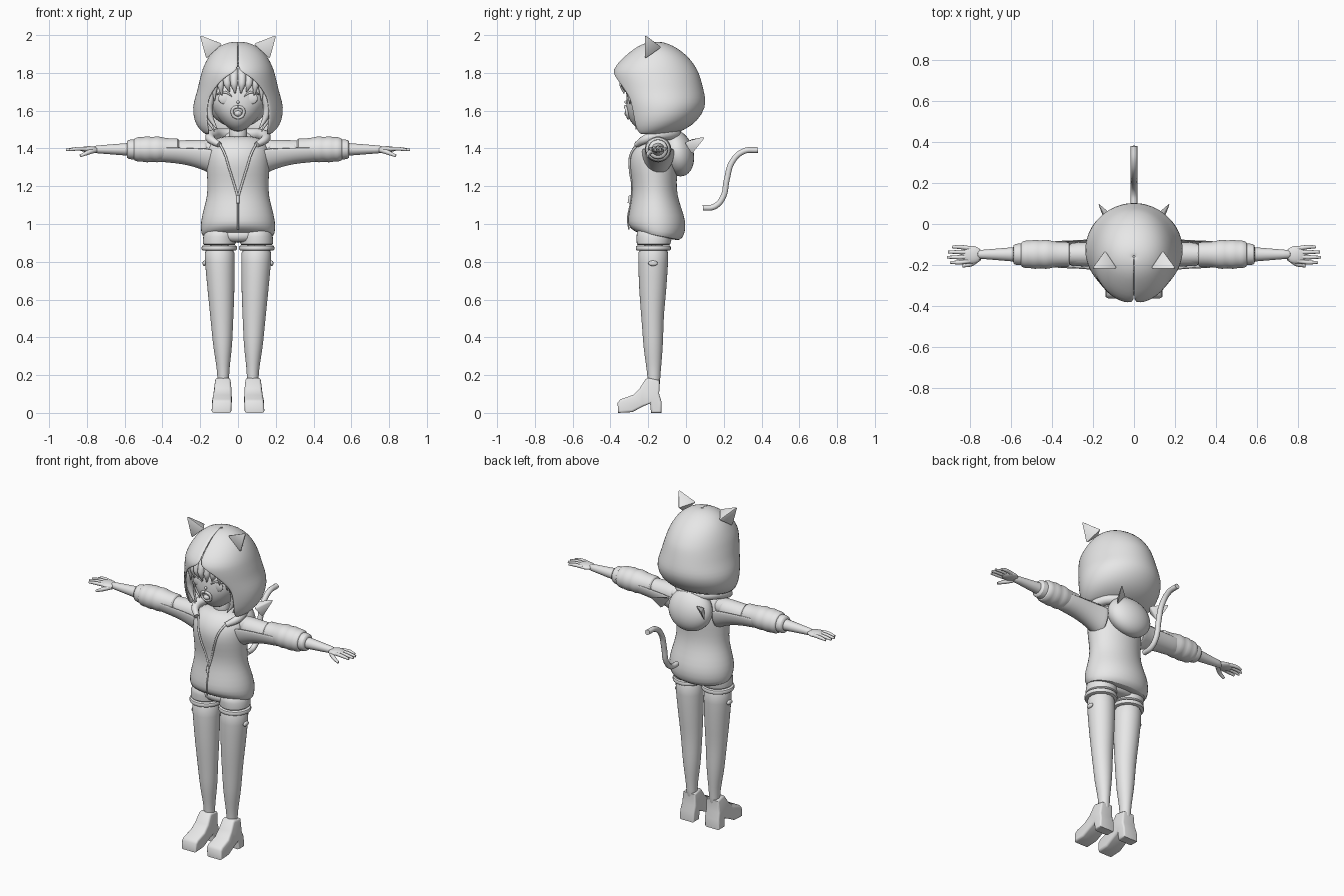
import bpy, bmesh, math
from mathutils import Vector

cube = bpy.data.objects.get("Cube")
if cube:
    bpy.data.objects.remove(cube, do_unlink=True)

grey = bpy.data.materials.new("light grey")
grey.use_nodes = True
grey.diffuse_color = (0.8, 0.8, 0.8, 1)
grey.node_tree.nodes["Principled BSDF"].inputs["Base Color"].default_value = (0.8, 0.8, 0.8, 1)


def finish(name, bm, mirror=False, subsurf=1, shell=0, sharp=45):
    """Turn a bmesh into a shaded object with its modifiers."""
    bmesh.ops.recalc_face_normals(bm, faces=bm.faces)
    mesh = bpy.data.meshes.new(name)
    bm.to_mesh(mesh)
    bm.free()
    ob = bpy.data.objects.new(name, mesh)
    bpy.context.collection.objects.link(ob)
    mesh.materials.append(grey)
    bpy.context.view_layer.objects.active = ob
    bpy.ops.object.select_all(action='DESELECT')
    ob.select_set(True)
    bpy.ops.object.shade_smooth_by_angle(angle=math.radians(sharp))
    if shell:
        mod = ob.modifiers.new("Shell", 'SOLIDIFY')
        mod.thickness, mod.offset = shell, 0
    if subsurf:
        ob.modifiers.new("Smooth", 'SUBSURF').levels = subsurf
        ob.modifiers["Smooth"].render_levels = subsurf
    if mirror:
        ob.modifiers.new("Mirror", 'MIRROR')
    return ob


def loft(name, rows, axis='z', sides=16, arc=None, caps=True, **kw):
    """Skin elliptical rings: (position, centre u, centre v, radius u, radius v, tilt)."""
    bm = bmesh.new()
    rings = []
    for t, cu, cv, ru, rv, *tilt in rows:
        a0, a1 = arc(t, ru) if arc else (0, math.tau)
        ring = []
        for i in range(sides):
            a = a0 + (a1 - a0) * i / (sides - 1 if arc else sides)
            u, v = ru * math.cos(a), rv * math.sin(a)
            h = t + (tilt[0] * v if tilt else 0)
            ring.append(bm.verts.new((cu + u, cv + v, h) if axis == 'z' else (h, cu + u, cv + v)))
        rings.append(ring)
    for r, s in zip(rings, rings[1:]):
        for i in range(sides - 1 if arc else sides):
            j = (i + 1) % sides
            bm.faces.new((r[i], r[j], s[j], s[i]))
    if caps and not arc:
        bm.faces.new(rings[0])
        bm.faces.new(rings[-1])
    return finish(name, bm, **kw)


def ball(name, centre, size, mirror=False, tilt=0, shape=None):
    bm = bmesh.new()
    bmesh.ops.create_uvsphere(bm, u_segments=28, v_segments=18, radius=1)
    for v in bm.verts:
        p = Vector([c * s for c, s in zip(v.co, size)])
        if shape:
            p = shape(p)
        p.yz = (p.y * math.cos(tilt) - p.z * math.sin(tilt), p.y * math.sin(tilt) + p.z * math.cos(tilt))
        v.co = p + Vector(centre)
    return finish(name, bm, mirror, 0)


def tube(name, points, radius, taper=None, mirror=False):
    """Round strand along a smooth path; taper lists a radius factor per point."""
    cu = bpy.data.curves.new(name, 'CURVE')
    cu.dimensions, cu.bevel_depth, cu.bevel_resolution = '3D', radius, 3
    cu.use_fill_caps, cu.resolution_u = True, 6
    sp = cu.splines.new('BEZIER')
    sp.bezier_points.add(len(points) - 1)
    for i, (bp, p) in enumerate(zip(sp.bezier_points, points)):
        bp.co = p
        bp.radius = taper[i] if taper else 1
        bp.handle_left_type = bp.handle_right_type = 'AUTO'
    ob = bpy.data.objects.new(name, cu)
    bpy.context.collection.objects.link(ob)
    cu.materials.append(grey)
    if mirror:
        ob.modifiers.new("Mirror", 'MIRROR')
    return ob


def span(z, rx, front, back, *tilt):
    return (z, 0, (front + back) / 2, rx, (back - front) / 2, *tilt)


# Jacket body
body = [span(.935, .17, -.25, -.055, -.2), span(.935, .19, -.27, -.035, -.2),
        span(.96, .198, -.3, -.005, -.15), span(1.01, .2, -.312, .002), span(1.08, .183, -.3, -.022),
        span(1.15, .163, -.285, -.045), span(1.22, .163, -.286, -.05), span(1.3, .168, -.304, -.042),
        span(1.37, .168, -.304, -.045), span(1.43, .155, -.27, -.07), span(1.47, .09, -.22, -.1)]
loft("jacket_body", body, sides=24)
loft("neck", [(z, 0, -.16, .05, .045) for z in (1.42, 1.47, 1.54)], sides=12)


def body_front(x, z):
    """Front surface of the jacket at a height."""
    for a, b in zip(body, body[1:]):
        if a[0] <= z <= b[0] and b[0] > a[0]:
            f = (z - a[0]) / (b[0] - a[0])
            cy, rx, ry = (a[k] + f * (b[k] - a[k]) for k in (2, 3, 4))
            return cy - ry * math.sqrt(max(0, 1 - (x / rx) ** 2))


# Zip edges, pull, hem seam and collar
zip_path = [(0, 1.14), (.02, 1.21), (.045, 1.29), (.07, 1.37), (.1, 1.43)]
tube("zip_edge", [(x, body_front(x, z), z) for x, z in zip_path], .006, mirror=True)
tube("zip_pull", [(0, -.295, 1.15), (0, -.302, 1.11)], .008)
tube("zip_closed", [(0, body_front(0, z), z) for z in (.97, 1.03, 1.09, 1.14)], .004)
tube("collar", [(.1, -.262, 1.42), (.145, -.21, 1.45), (.135, -.14, 1.47), (.08, -.07, 1.475), (0, -.05, 1.475)],
     .03, (.5, .8, 1, 1, 1), True)

# Drooping hood on the back with its pair of small ears
ball("back_hood", (0, -.045, 1.375), (.14, .085, .125), tilt=.25)


def ear(name, corners):
    bm = bmesh.new()
    bmesh.ops.convex_hull(bm, input=[bm.verts.new(c) for c in corners])
    bmesh.ops.bevel(bm, geom=bm.edges[:], offset=.008, segments=2, affect='EDGES', profile=.5)
    finish(name, bm, True, 0)


ear("back_hood_ear", [(.18, .11, 1.465), (.085, .03, 1.45), (.15, .03, 1.365), (.12, -.01, 1.43)])
ear("hood_ear", [(.207, -.218, 2.005), (.078, -.218, 1.955), (.17, -.218, 1.87), (.14, -.125, 1.935)])

# Hood with an arched face opening
arch = [(1.465, .15), (1.55, .162), (1.6, .165), (1.67, .152), (1.74, .108), (1.78, .065), (1.812, 0), (3, 0)]


def hood_arc(z, rx):
    for (z0, w0), (z1, w1) in zip(arch, arch[1:]):
        if z0 <= z <= z1:
            w = w0 + (w1 - w0) * (z - z0) / (z1 - z0)
    gap = math.asin(min(.97, w / rx))
    return -math.pi / 2 + gap, 1.5 * math.pi - gap


hood_rows = [span(1.475, .165, -.3, -.09), span(1.5, .2, -.32, -.01), span(1.55, .23, -.33, .06),
             span(1.62, .236, -.345, .1), span(1.67, .222, -.36, .097), span(1.71, .21, -.372, .088),
             span(1.75, .202, -.38, .078), span(1.785, .193, -.386, .068), span(1.812, .186, -.385, .057),
             span(1.86, .166, -.35, .028), span(1.905, .137, -.297, -.017), span(1.94, .095, -.25, -.07),
             span(1.958, .045, -.2, -.12), span(1.961, .002, -.162, -.158)]
loft("hood", hood_rows, sides=41, arc=hood_arc, shell=.01, sharp=60)


# Head with a tapered chin
def chin(p):
    if p.z < 0:
        p.x *= 1 + 2.2 * p.z
        p.y -= .12 * -p.z
    return p


ball("head", (0, -.18, 1.655), (.16, .135, .165), shape=chin)
ball("hair_cap", (0, -.155, 1.68), (.172, .16, .17), shape=lambda p: Vector((p.x, p.y * (.8 if p.z < .06 and p.y < 0 else 1), p.z)))
ball("eye", (.07, -.296, 1.665), (.034, .009, .03), True)
tube("upper_lash", [(.03, -.312, 1.675), (.07, -.308, 1.698), (.115, -.28, 1.685)], .007, (.4, 1, .5), True)
tube("mouth_rim", [(0, -.322, 1.622), (.027, -.317, 1.61), (.026, -.31, 1.575), (0, -.305, 1.56)], .008, mirror=True)
ball("tongue", (0, -.305, 1.585), (.02, .02, .017))
ball("nose", (0, -.318, 1.645), (.008, .008, .008))

# Bangs and side locks
taper = (.8, 1.1, .9, .12)
for i, (x, tip_x, tip_z) in enumerate([(.02, .015, 1.69), (.055, .045, 1.7), (.09, .085, 1.68), (.12, .125, 1.65)]):
    y = -.325 + 3.2 * x * x
    tube(f"bang_{i + 1}", [(x * .6, y + .07, 1.83), (x, y + .01, 1.79), (x * 1.03, y - .01, 1.74), (tip_x, y - .005, tip_z)],
         .022, taper, True)
for i, (x, y, low) in enumerate([(.15, -.255, 1.5), (.165, -.22, 1.49), (.17, -.18, 1.5)]):
    tube(f"side_lock_{i + 1}", [(x - .03, y, 1.77), (x - .005, y - .01, 1.68), (x, y, 1.58), (x - .04, y - .01, low)],
         .021, taper, True)

# Arms, puffed sleeves and open underarm panels
AY, AZ = -.148, 1.395
loft("arm", [(x, AY, AZ, r, r * .95) for x, r in
             [(.1, .056), (.2, .056), (.34, .05), (.5, .045), (.57, .037), (.66, .03), (.73, .023), (.77, .022)]],
     'x', 14, mirror=True)
loft("upper_sleeve_band", [(x, AY, AZ - .01, r, r) for x, r in
                           [(.16, .06), (.17, .062), (.24, .06), (.31, .058), (.315, .05)]], 'x', mirror=True)
loft("puffed_sleeve", [(x, AY, AZ, r, r * .97) for x, r in
                       [(.312, .052), (.314, .062), (.36, .06), (.4, .066), (.43, .075), (.455, .066), (.48, .075),
                        (.51, .066), (.525, .07), (.55, .062), (.555, .045)]], 'x', 18, mirror=True)
loft("sleeve_cuff", [(x, AY, AZ, r, r) for x, r in
                     [(.54, .05), (.545, .055), (.585, .053), (.59, .04)]], 'x', mirror=True)
loft("underarm_panel", [(.13, AY, 1.38, .085, .12), (.18, AY, 1.385, .075, .098), (.25, AY, 1.39, .068, .079),
                        (.33, AY, AZ, .066, .07), (.42, AY, AZ, .06, .064)],
     'x', 13, arc=lambda t, r: (math.pi * .95, math.pi * 2.05), shell=.006, mirror=True)

# Hands
ball("palm", (.79, -.15, 1.396), (.05, .043, .016), True)
for i, (y, end) in enumerate([(-.112, .885), (-.137, .907), (-.162, .91), (-.187, .895)]):
    tube(f"finger_{i + 1}", [(.795, AY + (y - AY) * .8, 1.397), (.85, y, 1.398), (end, y, 1.392)],
         .011, (1, .95, .6), True)
tube("thumb", [(.755, -.165, 1.392), (.795, -.195, 1.378), (.835, -.205, 1.36)], .012, (1.2, 1, .6), True)

# Shorts and legs
loft("shorts_seat", [(.9, 0, -.165, .09, .07), (.92, 0, -.165, .16, .09), (.98, 0, -.165, .17, .1)], sides=20)
loft("shorts_leg", [(.89, .099, -.172, .082, .084), (.888, .099, -.172, .09, .092), (.93, .098, -.168, .09, .096),
                    (.99, .09, -.165, .085, .1)], mirror=True)
loft("shorts_cuff", [(.858, .099, -.173, .084, .085), (.86, .099, -.173, .095, .094), (.872, .099, -.173, .097, .096),
                     (.885, .099, -.173, .095, .094), (.888, .099, -.173, .084, .085)], mirror=True)
loft("leg", [(.9, .099, -.172, .085, .086), (.8, .096, -.174, .081, .081), (.65, .09, -.176, .073, .074),
             (.53, .086, -.178, .064, .062), (.42, .083, -.175, .056, .056), (.34, .081, -.174, .05, .052),
             (.25, .079, -.171, .036, .041), (.19, .078, -.17, .031, .034), (.12, .078, -.17, .031, .033)], mirror=True)
ball("thigh_bow", (.178, -.175, .792), (.01, .025, .014), True)

# Heeled shoes: side profile extruded across, narrowing towards the ankle
profile = [(-.36, 0), (-.362, .055), (-.345, .073), (-.28, .095), (-.245, .13), (-.215, .178), (-.2, .185), (-.14, .172),
           (-.142, .1), (-.13, .06), (-.13, 0), (-.185, 0), (-.19, .05), (-.225, .035), (-.285, .004)]
bm = bmesh.new()
face = bm.faces.new([bm.verts.new((-1, y, z)) for y, z in profile])
side = bmesh.ops.extrude_face_region(bm, geom=[face])["geom"]
bmesh.ops.translate(bm, vec=(2, 0, 0), verts=[g for g in side if isinstance(g, bmesh.types.BMVert)])
for v in bm.verts:
    v.co.x = .088 - .008 * min(1, v.co.z / .15) + v.co.x * (.052 - .1 * max(0, v.co.z - .06))
bmesh.ops.bevel(bm, geom=[e for e in bm.edges if abs(e.verts[0].co.x - e.verts[1].co.x) < .05],
                offset=.012, segments=3, affect='EDGES', profile=.5)
finish("shoe", bm, True, 0)

# Tail
tube("tail", [(0, .09, 1.085), (0, .15, 1.092), (0, .195, 1.14), (0, .216, 1.235), (0, .245, 1.33), (0, .305, 1.385),
              (0, .38, 1.392)], .016)
